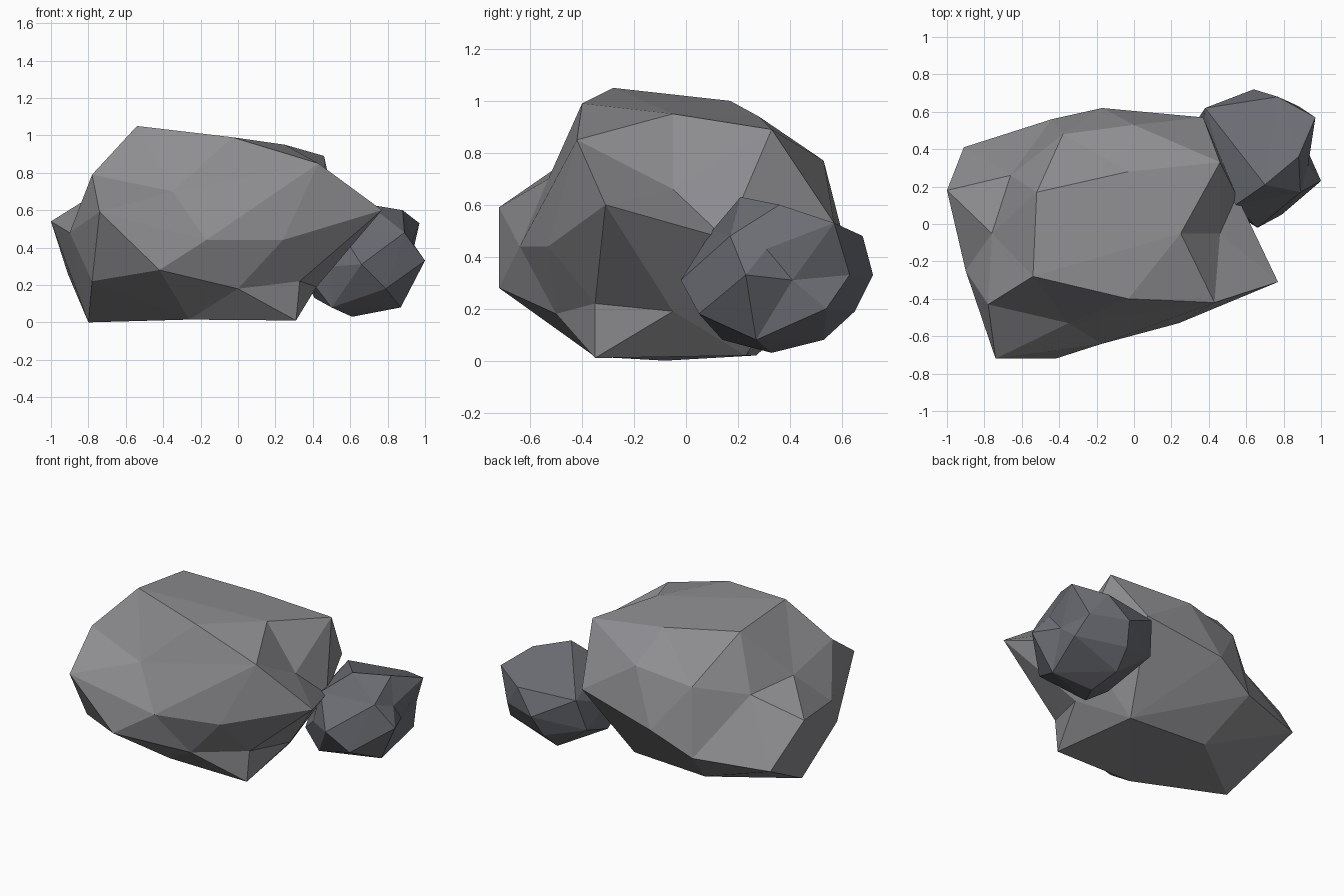
import bpy, bmesh
from mathutils import Vector


def rock(name, centre, radii, points, dents, colour, keep=0.3):
    """Faceted boulder: triangulate corner points over a rounded proxy, then restore them.
    Dents are pushed out on the proxy so they stay in the mesh as hollows."""
    c, r = Vector(centre), Vector(radii)
    bm = bmesh.new()
    true_pos = []
    layer = bm.verts.layers.int.new("corner")
    for i, p in enumerate(points + dents):
        p = Vector(p)
        d = Vector([(p[k] - c[k]) / r[k] for k in range(3)])
        n = d.normalized()
        v = bm.verts.new(n * 1.0 if i >= len(points) else n.lerp(d, keep))
        v[layer] = i
        true_pos.append(p)
    bmesh.ops.convex_hull(bm, input=bm.verts[:])
    bmesh.ops.delete(bm, geom=[v for v in bm.verts if not v.link_faces], context='VERTS')
    for v in bm.verts:
        v.co = true_pos[v[layer]]
    bmesh.ops.recalc_face_normals(bm, faces=bm.faces[:])
    mesh = bpy.data.meshes.new(name)
    bm.to_mesh(mesh)
    bm.free()
    mat = bpy.data.materials.new(name + "_stone")
    mat.diffuse_color = colour
    mesh.materials.append(mat)
    obj = bpy.data.objects.new(name, mesh)
    bpy.context.collection.objects.link(obj)
    return obj


# Large boulder
rock("large_boulder", (-0.15, -0.05, 0.5), (0.85, 0.65, 0.53), [
    # top
    (-.54, -.28, 1.05), (-.03, -.40, .99), (.43, -.42, .85), (.25, -.05, .95),
    (.46, .33, .89), (-.03, .28, .94), (-.52, .17, 1.0),
    # front
    (-.78, -.43, .79), (-.74, -.72, .59), (-.42, -.72, .28), (-.35, -.53, .70),
    (-.17, -.64, .44), (.24, -.53, .44), (0, -.50, .18), (.33, -.35, .22),
    # right end
    (.77, -.31, .60), (.46, -.05, .66), (.55, .15, .47), (.42, -.05, .19),
    # left end
    (-.90, -.25, .48), (-1.0, .18, .54), (-.78, -.48, .22), (-.91, .41, .26),
    # back
    (.37, .57, .53), (0, .53, .77), (-.38, .48, .71), (-.17, .62, .42), (-.44, .56, .28),
    # underside
    (-.80, -.08, 0), (-.26, -.35, .015), (.31, -.35, .01), (-.33, .27, .02), (.22, .23, .02),
], [(-.76, -.05, .69), (-.66, .26, .65)], (0.27, 0.27, 0.285, 1))

# Small boulder leaning on the back right
rock("small_boulder", (0.68, 0.35, 0.33), (0.33, 0.37, 0.3), [
    # top
    (.70, .21, .63), (.88, .36, .60), (.97, .57, .53), (.77, .68, .48),
    (.38, .62, .47), (.54, .10, .50),
    # sides
    (.89, .17, .48), (1.0, .23, .33), (.88, .63, .33), (.64, .72, .33),
    (.34, .56, .26), (.66, -.02, .31), (.50, .08, .30), (.36, .30, .35),
    # lower ring and underside
    (.79, .05, .18), (.92, .54, .20), (.60, .65, .19), (.58, .53, .08),
    (.61, .33, .03), (.50, .14, .08), (.87, .27, .08), (.41, .24, .13), (.40, .14, .21),
], [(.92, .41, .31), (.93, .31, .43)], (0.15, 0.155, 0.175, 1))
